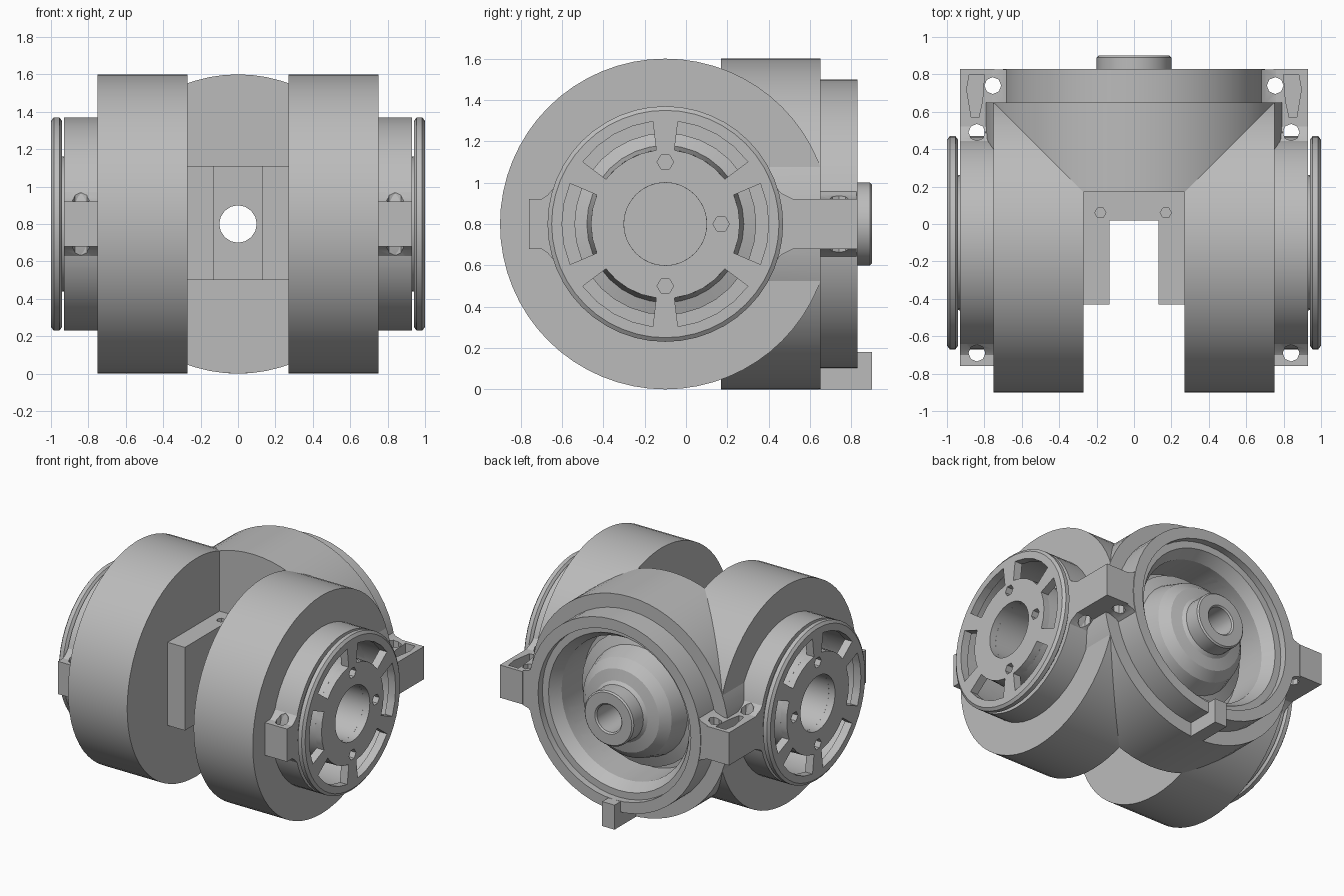
import bpy, bmesh, math
from mathutils import Vector

if "Cube" in bpy.data.objects:
    bpy.data.objects.remove(bpy.data.objects["Cube"])

grey = bpy.data.materials.new("plain grey")
grey.diffuse_color = (0.5, 0.5, 0.5, 1)
grey.use_nodes = True
grey.node_tree.nodes["Principled BSDF"].inputs["Base Color"].default_value = grey.diffuse_color
parts, cutters = [], []


def finish(name, bm, cutter=False):
    bmesh.ops.remove_doubles(bm, verts=bm.verts, dist=1e-5)
    bmesh.ops.recalc_face_normals(bm, faces=bm.faces)
    me = bpy.data.meshes.new(name)
    bm.to_mesh(me)
    bm.free()
    ob = bpy.data.objects.new(name, me)
    bpy.context.collection.objects.link(ob)
    me.materials.append(grey)
    ob.hide_render = cutter
    (cutters if cutter else parts).append(ob)
    return ob


def place(axis, u, v, a, c):
    """Map cross-section (u, v) at distance a along an axis to 3D."""
    if axis == 'X':
        return Vector((a, c[0] + u, c[1] + v))
    if axis == 'Y':
        return Vector((c[0] + u, a, c[1] + v))
    return Vector((c[0] + u, c[1] + v, a))


def lathe(name, prof, axis, c, n=48, cutter=False):
    """Revolve a closed (radius, distance) profile about an axis."""
    bm = bmesh.new()
    rings = []
    for i in range(n):
        t = 2 * math.pi * i / n
        rings.append([bm.verts.new(place(axis, r * math.cos(t), r * math.sin(t), a, c))
                      for r, a in prof])
    for i in range(n):
        p, q = rings[i], rings[(i + 1) % n]
        for j in range(len(prof)):
            k = (j + 1) % len(prof)
            if prof[j][0] == 0 and prof[k][0] == 0:
                continue
            bm.faces.new((p[j], p[k], q[k], q[j]))
    return finish(name, bm, cutter)


def rod(name, r, a, b, axis, c, n=48, cutter=False):
    return lathe(name, [(0, a), (r, a), (r, b), (0, b)], axis, c, n, cutter)


def prism(name, pts, a, b, axis, c=(0, 0), cutter=False):
    """Extrude a 2D outline along an axis."""
    bm = bmesh.new()
    lo = [bm.verts.new(place(axis, u, v, a, c)) for u, v in pts]
    hi = [bm.verts.new(place(axis, u, v, b, c)) for u, v in pts]
    bm.faces.new(lo)
    bm.faces.new(hi[::-1])
    for i in range(len(pts)):
        j = (i + 1) % len(pts)
        bm.faces.new((lo[i], lo[j], hi[j], hi[i]))
    return finish(name, bm, cutter)


def box(name, x, y, z, cutter=False):
    return prism(name, [(x[0], y[0]), (x[1], y[0]), (x[1], y[1]), (x[0], y[1])],
                 z[0], z[1], 'Z', (0, 0), cutter)


def cut(ob, tools):
    bpy.context.view_layer.objects.active = ob
    for t in tools:
        m = ob.modifiers.new("cut", 'BOOLEAN')
        m.operation, m.solver, m.object = 'DIFFERENCE', 'EXACT', t
        bpy.ops.object.modifier_apply(modifier=m.name)


SIDE = (-0.1, 0.8)   # y, z of the side drum axis
BACK = (0.0, 0.8)    # x, z of the rear drum axis

# Shared cavity cutters
rear_cavity = rod("rear_cavity_cutter", 0.52, 0.44, 1.0, 'Y', BACK, cutter=True)
bore = rod("bore_cutter", 0.1, -0.2, 0.6, 'Y', BACK, 16, True)
trim = box("rear_trim_cutter", (-1, 1), (0.648, 1), (-0.5, 2), True)
side_cavity = {s: rod("side_cavity_cutter", 0.52, s * 0.42, s * 1.0, 'X', SIDE, cutter=True)
               for s in (1, -1)}

# Rear drum housing, flange, motor and cable tab
rear_body = rod("rear_drum", 0.8, 0.17, 0.65, 'Y', BACK, 64)
cut(rear_body, [rear_cavity, side_cavity[1], side_cavity[-1], bore])
lathe("rear_flange", [(0.7, 0.64), (0.7, 0.83), (0.62, 0.83), (0.62, 0.78),
                      (0.57, 0.78), (0.52, 0.70), (0.52, 0.64)], 'Y', BACK)
lathe("rear_motor", [(0.1, 0.43), (0.48, 0.43), (0.48, 0.52), (0.40, 0.55), (0.36, 0.68),
                     (0.3, 0.74), (0.22, 0.76), (0.2, 0.78), (0.2, 0.89), (0.19, 0.9),
                     (0.11, 0.9), (0.1, 0.89)], 'Y', BACK, 32)
box("cable_tab", (-0.05, 0.05), (0.64, 0.9), (0, 0.18))

# U-shaped bracket in the front slot
bracket = box("slot_bracket", (-0.28, 0.28), (-0.43, 0.18), (0.5, 1.11))
cut(bracket, [box("bracket_gap_cutter", (-0.13, 0.13), (-1, 0.02), (0, 2), True), bore]
    + [rod("screw_cutter", 0.03, 1.0, 1.3, 'Z', (x, 0.06), 6, True) for x in (-0.18, 0.17)])

for s in (1, -1):
    # Side drum
    drum = rod("side_drum", 0.8, s * 0.27, s * 0.75, 'X', SIDE, 64)
    cut(drum, [trim, rear_cavity, side_cavity[s]])

    # Motor collar and stepped motor core
    lathe("motor_collar", [(r, s * a) for r, a in
          [(0.57, 0.74), (0.57, 0.93), (0.52, 0.93), (0.52, 0.74)]], 'X', SIDE)
    lathe("side_motor", [(r, s * a) for r, a in
          [(0.2, 0.41), (0.44, 0.41), (0.44, 0.68), (0.38, 0.70), (0.36, 0.95), (0.2, 0.95)]],
          'X', SIDE, 32)

    # Spoked end disc: six curved slots and three small screw holes
    disc = lathe("spoked_disc", [(r, s * a) for r, a in
                 [(0.2, 0.94), (0.55, 0.94), (0.57, 0.955), (0.57, 0.985), (0.55, 1.0),
                  (0.2, 1.0)]], 'X', SIDE)
    tools = []
    for i in range(6):
        ang = [math.radians(60 * i + d) for d in (-23, -11.5, 0, 11.5, 23)]
        pts = [(0.5 * math.cos(t), 0.5 * math.sin(t)) for t in ang]
        pts += [(0.36 * math.cos(t), 0.36 * math.sin(t)) for t in reversed(ang)]
        tools.append(prism("slot_cutter", pts, s * 0.9, s * 1.1, 'X', SIDE, True))
    for u, v in ((0, 0.3), (0, -0.3), (0.27, 0)):
        tools.append(rod("hole_cutter", 0.04, s * 0.9, s * 1.1, 'X',
                         (SIDE[0] + u, SIDE[1] + v), 6, True))
    cut(disc, tools)

    # Mounting ears on collar and flange
    rear_ear = prism("rear_ear", [(0.43, 0.8), (0.40, 1.02), (0.46, 0.95), (0.52, 0.92),
                     (0.83, 0.92), (0.83, 0.68), (0.52, 0.68), (0.46, 0.65), (0.40, 0.58)],
                     s * 0.745, s * 0.93, 'X')
    front_ear = prism("front_ear", [(-0.63, 0.8), (-0.60, 1.02), (-0.67, 0.94), (-0.70, 0.92),
                      (-0.76, 0.92), (-0.76, 0.68), (-0.70, 0.68), (-0.67, 0.66),
                      (-0.60, 0.58)], s * 0.745, s * 0.93, 'X')
    flange_ear = prism("flange_ear", [(s * x, z) for x, z in
                       [(0.65, 0.8), (0.63, 1.0), (0.70, 0.94), (0.76, 0.92), (0.925, 0.92),
                        (0.925, 0.68), (0.76, 0.68), (0.70, 0.66), (0.63, 0.6)]],
                       0.645, 0.825, 'Y')
    holes = [rod("ear_hole_cutter", 0.045, 0.4, 1.2, 'Z', (s * x, y), 8, True)
             for x, y in ((0.84, 0.49), (0.755, 0.74), (0.84, -0.69))]
    pocket = prism("pocket_cutter", [(s * x, y) for x, y in
                   [(0.80, 0.80), (0.88, 0.80), (0.895, 0.72), (0.87, 0.57), (0.83, 0.57),
                    (0.81, 0.66)]], 0.74, 1.2, 'Z', (0, 0), True)
    cut(rear_ear, holes[:2] + [pocket])
    cut(flange_ear, [holes[1], pocket])
    cut(front_ear, [holes[2]])

# Remove cutters, then smooth the round surfaces while keeping edges sharp
for c in cutters:
    bpy.data.objects.remove(c, do_unlink=True)
for ob in parts:
    bpy.ops.object.select_all(action='DESELECT')
    ob.select_set(True)
    bpy.context.view_layer.objects.active = ob
    bpy.ops.object.shade_smooth_by_angle(angle=math.radians(25))
